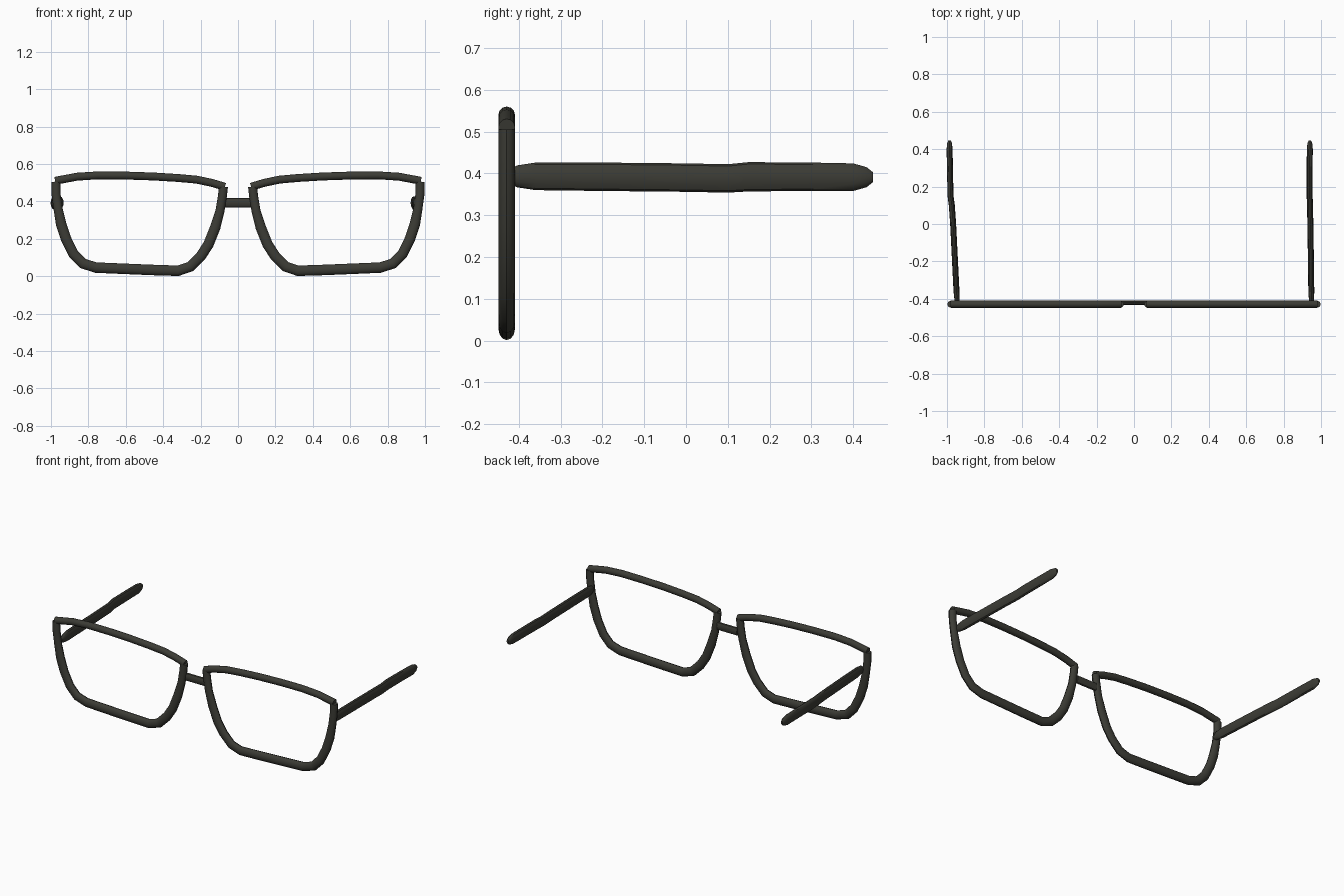
import bpy, bmesh, math
from mathutils import Vector

if "Cube" in bpy.data.objects:
    bpy.data.objects.remove(bpy.data.objects["Cube"])

frame_mat = bpy.data.materials.new("dark olive black")
frame_mat.diffuse_color = (0.045, 0.045, 0.036, 1)
frame_mat.use_nodes = True
frame_mat.node_tree.nodes["Principled BSDF"].inputs["Base Color"].default_value = frame_mat.diffuse_color


def sweep(name, path, sizes, up, sides=12):
    """Loft an elliptical section along a path; sizes = (across, along up)."""
    pts, up = [Vector(p) for p in path], Vector(up)
    bm = bmesh.new()
    rings = []
    for i, p in enumerate(pts):
        t = (pts[min(i + 1, len(pts) - 1)] - pts[max(i - 1, 0)]).normalized()
        side = t.cross(up).normalized()
        a, b = sizes[i]
        rings.append([bm.verts.new(p + side * a * math.cos(k * math.tau / sides)
                                   + up * b * math.sin(k * math.tau / sides))
                      for k in range(sides)])
    for r, s in zip(rings, rings[1:]):
        for k in range(sides):
            bm.faces.new((r[k], r[(k + 1) % sides], s[(k + 1) % sides], s[k]))
    bm.faces.new(rings[0])
    bm.faces.new(rings[-1])
    bmesh.ops.recalc_face_normals(bm, faces=bm.faces)
    me = bpy.data.meshes.new(name)
    bm.to_mesh(me)
    bm.free()
    me.materials.append(frame_mat)
    ob = bpy.data.objects.new(name, me)
    bpy.context.collection.objects.link(ob)
    bpy.ops.object.select_all(action='DESELECT')
    ob.select_set(True)
    bpy.context.view_layer.objects.active = ob
    bpy.ops.object.shade_smooth_by_angle(angle=math.radians(35))
    return ob


Y = -0.429
brow = [(0.07, 0.478), (0.14, 0.499), (0.22, 0.516), (0.32, 0.525), (0.45, 0.533),
        (0.6, 0.538), (0.75, 0.539), (0.86, 0.532), (0.978, 0.51)]
rim = [(0.974, 0.505), (0.973, 0.44), (0.962, 0.36), (0.946, 0.28), (0.92, 0.2),
       (0.88, 0.12), (0.83, 0.068), (0.76, 0.046), (0.62, 0.04), (0.45, 0.033),
       (0.32, 0.029), (0.255, 0.051), (0.198, 0.108), (0.158, 0.17),
       (0.122, 0.26), (0.096, 0.35), (0.083, 0.43), (0.078, 0.478)]

# Lens rims: lower U shape and a brow bar on each side
for sx, label in ((-1, "left"), (1, "right")):
    sweep(label + "_brow_bar", [(sx * x, Y, z) for x, z in brow],
          [(0.021, 0.02)] * len(brow), (0, 1, 0))
    sweep(label + "_lower_rim", [(sx * x, Y, z) for x, z in rim],
          [(0.024 + 0.004 * (z < 0.3), 0.02) for x, z in rim], (0, 1, 0))

# Nose bridge
sweep("nose_bridge", [(-0.07, -0.421, 0.393), (0.07, -0.421, 0.393)],
      [(0.013, 0.026)] * 2, (0, 0, 1))

# Temple arms, flattened with rounded ends; the left one splays outwards
stations = [(-0.425, 0.392, 0.012), (-0.405, 0.393, 0.026), (-0.36, 0.393, 0.033),
            (-0.2, 0.392, 0.034), (0.0, 0.39, 0.034), (0.1, 0.388, 0.034),
            (0.15, 0.392, 0.035), (0.3, 0.392, 0.034), (0.4, 0.391, 0.033),
            (0.432, 0.391, 0.024), (0.447, 0.391, 0.012)]
arm_x = {"left_arm": [-0.945, -0.946, -0.949, -0.957, -0.967, -0.974,
                      -0.981, -0.984, -0.986, -0.986, -0.986],
         "right_arm": [0.949, 0.949, 0.948, 0.946, 0.943, 0.941,
                       0.939, 0.939, 0.94, 0.94, 0.94]}
for name, xs in arm_x.items():
    sweep(name, [(x, y, z) for x, (y, z, h) in zip(xs, stations)],
          [(0.016 * min(1, h / 0.03), h) for y, z, h in stations], (0, 0, 1))
